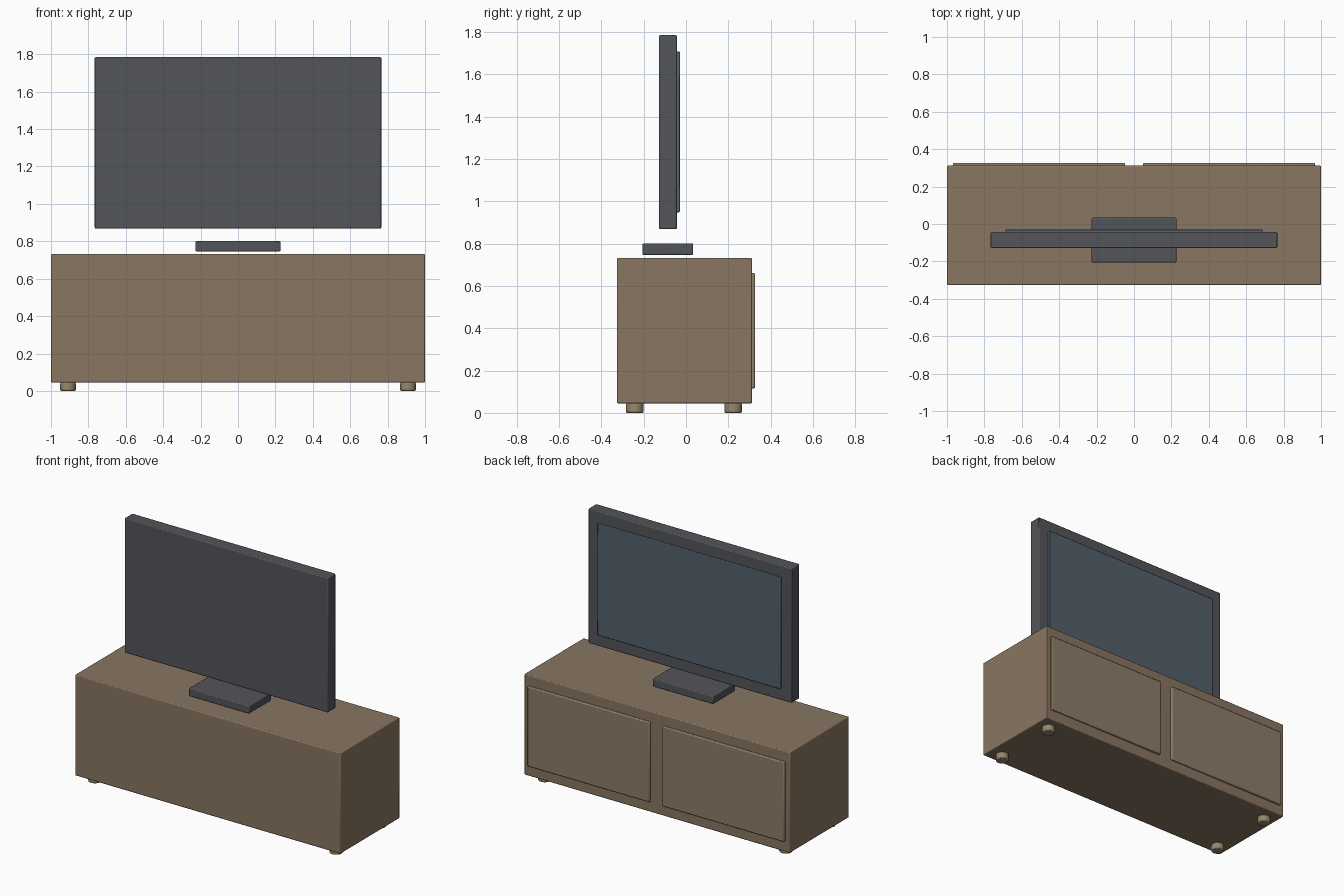
import bpy

if "Cube" in bpy.data.objects:
    bpy.data.objects.remove(bpy.data.objects["Cube"])


def material(name, color):
    m = bpy.data.materials.new(name)
    m.diffuse_color = (*color, 1)
    m.use_nodes = True
    m.node_tree.nodes["Principled BSDF"].inputs["Base Color"].default_value = m.diffuse_color
    return m


wood = material("wood", (0.25, 0.18, 0.12))
door_wood = material("door_wood", (0.27, 0.21, 0.14))
foot_wood = material("foot_wood", (0.30, 0.24, 0.15))
casing = material("casing", (0.085, 0.09, 0.10))
glass = material("glass", (0.09, 0.12, 0.15))


def finish(obj, name, mat, bevel, segments=2):
    obj.name = name
    obj.data.materials.append(mat)
    mod = obj.modifiers.new("soft_edges", 'BEVEL')
    mod.width = bevel
    mod.segments = segments
    mod.limit_method = 'ANGLE'
    mod.angle_limit = 0.8
    bpy.ops.object.shade_smooth_by_angle()
    return obj


def box(name, x, y, z, mat, bevel=0.006):
    """Softened box given by its (min, max) range on each axis."""
    ranges = (x, y, z)
    bpy.ops.mesh.primitive_cube_add(size=1, location=[(a + b) / 2 for a, b in ranges])
    obj = bpy.context.object
    obj.scale = [b - a for a, b in ranges]
    bpy.ops.object.transform_apply(location=False, rotation=False, scale=True)
    return finish(obj, name, mat, bevel)


# Cabinet body
box("cabinet", (-1, 1), (-0.327, 0.312), (0.045, 0.732), wood)

# Pair of door panels on the +y side
for side, x in (("left", (-0.967, -0.048)), ("right", (0.048, 0.967))):
    box(f"{side}_door", x, (0.304, 0.327), (0.116, 0.66), door_wood)

# Four round feet
for sx, side in ((-1, "left"), (1, "right")):
    for y, end in ((-0.242, "front"), (0.223, "back")):
        bpy.ops.mesh.primitive_cylinder_add(
            vertices=24, radius=0.042, depth=0.046, location=(sx * 0.909, y, 0.023))
        finish(bpy.context.object, f"{end}_{side}_foot", foot_wood, 0.007)

# Television: base, housing and screen
box("television_base", (-0.227, 0.227), (-0.206, 0.034), (0.746, 0.801), casing)
box("television_housing", (-0.766, 0.766), (-0.128, -0.043), (0.868, 1.785), casing)
box("screen", (-0.688, 0.688), (-0.05, -0.029), (0.948, 1.707), glass, 0.004)
